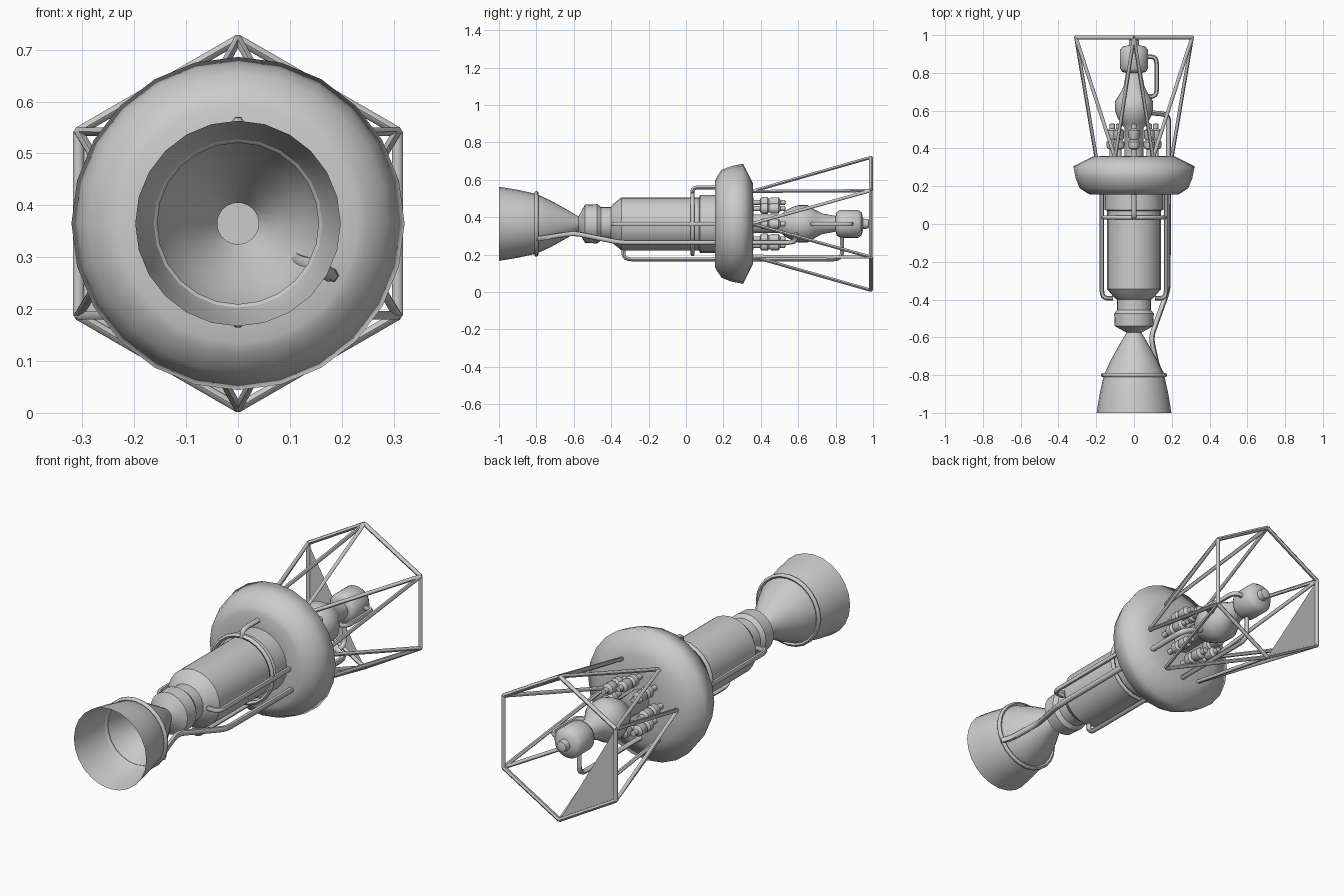
import bpy, bmesh, math
from mathutils import Vector

if "Cube" in bpy.data.objects:
    bpy.data.objects.remove(bpy.data.objects["Cube"])

CZ = 0.365  # height of the engine axis
gray = bpy.data.materials.new("light_gray")
gray.diffuse_color = (0.6, 0.6, 0.6, 1)
gray.use_nodes = True
gray.node_tree.nodes["Principled BSDF"].inputs["Base Color"].default_value = gray.diffuse_color


def finish(name, me, angle=40):
    me.materials.clear()
    me.materials.append(gray)
    me.shade_smooth()
    me.set_sharp_from_angle(angle=math.radians(angle))
    ob = bpy.data.objects.new(name, me)
    bpy.context.collection.objects.link(ob)
    return ob


def lathe(name, profile, x=0, z=CZ, sides=24, angle=40):
    """Revolve (y, radius) points about an axis along y."""
    bm = bmesh.new()
    rings = []
    for y, r in profile:
        if r == 0:
            rings.append([bm.verts.new((x, y, z))] * sides)
        else:
            rings.append([bm.verts.new((x + r * math.cos(2 * math.pi * i / sides), y,
                                        z + r * math.sin(2 * math.pi * i / sides)))
                          for i in range(sides)])
    for a, b in zip(rings, rings[1:]):
        for i in range(sides):
            j = (i + 1) % sides
            bm.faces.new(list(dict.fromkeys((a[i], b[i], b[j], a[j]))))
    bm.normal_update()
    me = bpy.data.meshes.new(name)
    bm.to_mesh(me)
    bm.free()
    return finish(name, me, angle)


def tube(name, pts, r, bend=0.0, closed=False):
    """Round tube along points, with rounded corners of size bend."""
    pts = [Vector(p) for p in pts]
    path = pts
    if bend:
        path = [pts[0]]
        for a, p, b in zip(pts, pts[1:], pts[2:]):
            s = p + (a - p).normalized() * min(bend, (a - p).length * 0.45)
            e = p + (b - p).normalized() * min(bend, (b - p).length * 0.45)
            path += [s * (1 - t) ** 2 + p * 2 * t * (1 - t) + e * t * t
                     for t in (0, 0.25, 0.5, 0.75, 1)]
        path.append(pts[-1])
    cu = bpy.data.curves.new(name, 'CURVE')
    cu.dimensions = '3D'
    cu.bevel_depth = r
    cu.bevel_resolution = 1
    cu.use_fill_caps = True
    sp = cu.splines.new('POLY')
    sp.points.add(len(path) - 1)
    for q, p in zip(sp.points, path):
        q.co = (*p, 1)
    sp.use_cyclic_u = closed
    tmp = bpy.data.objects.new(name + "_tmp", cu)
    bpy.context.collection.objects.link(tmp)
    bpy.context.view_layer.update()
    me = bpy.data.meshes.new_from_object(
        tmp.evaluated_get(bpy.context.evaluated_depsgraph_get()))
    bpy.data.objects.remove(tmp)
    me.name = name
    return finish(name, me, 60)


def polar(r, deg, y):
    a = math.radians(deg)
    return Vector((r * math.cos(a), y, CZ + r * math.sin(a)))


# Open bell nozzle
lathe("nozzle", [(-1, .198), (-.9, .182), (-.8, .16), (-.72, .123), (-.64, .078), (-.575, .04)])
# Injector bulb, chamber and collar
lathe("chamber", [(-.575, .04), (-.54, .102), (-.475, .105), (-.455, .09), (-.4, .09),
                  (-.39, .105), (-.345, .142), (.07, .142), (.075, .155), (.17, .155)], angle=30)
# Wide shield ring with closed back
lathe("shield", [(.16, .14), (.155, .23), (.165, .25), (.19, .288), (.24, .308),
                 (.305, .321), (.358, .215), (.36, .12), (.36, 0)], angle=75)
# Pump unit behind the shield
lathe("pump", [(.35, .05), (.51, .05), (.53, .07), (.57, .09), (.6, .1), (.65, .1), (.69, .075),
               (.73, .055), (.8, .042), (.805, .062), (.825, .075), (.92, .075), (.94, .06),
               (.947, .028), (.975, .025), (.985, 0)], angle=50)
# Ring of small bottles around the pump
for i in range(8):
    p = polar(.115, 45 * i, 0)
    lathe(f"bottle_{i}", [(.355, .014), (.395, .014), (.4, .026), (.41, .03), (.435, .03),
                          (.445, .02), (.455, .028), (.495, .028), (.505, .014), (.53, .014),
                          (.532, 0)], p.x, p.z, sides=10)

# Pipe rings
for name, r, y in (("nozzle_ring", .165, -.8), ("chamber_ring", .163, .035)):
    tube(name, [polar(r, 15 * i, y) for i in range(24)], .011, closed=True)
# Side pipes along the chamber
for side, s in (("left", -1), ("right", 1)):
    tube("side_pipe_" + side, [(s * .11, -.392, CZ), (s * .17, -.392, CZ), (s * .17, .18, CZ)],
         .012, .04)
# Top link pipe, lower return pipe, nozzle feed pipe, pump loop
tube("top_pipe", [(0, .035, .52), (0, .035, .56), (0, .18, .56)], .012, .04)
tube("lower_pipe", [(0, -.335, .25), (0, -.335, .175), (0, .835, .175), (0, .835, .31)], .012, .045)
tube("feed_pipe", [(.15, -.8, .285), (.125, -.76, .29), (.09, -.6, .315), (.18, -.35, .265),
                   (.183, .58, .265), (.075, .59, .31)], .014, .04)
tube("pump_loop", [(.06, .885, CZ), (.12, .885, CZ), (.12, .675, CZ), (.06, .675, CZ)], .012, .04)

# Hexagonal thrust frame with struts
corners = [polar(.355, 30 + 60 * i, .988) for i in range(6)]
for i, c in enumerate(corners):
    tube(f"frame_bar_{i}", [c, corners[(i + 1) % 6]], .0105)
    for k in (0, 1):
        tube(f"strut_{i}_{k}", [c, polar(.2, 60 * (i + k), .35)], .0095)
# Thin corner plate on the frame
me = bpy.data.meshes.new("corner_plate")
me.from_pydata([corners[i] for i in (2, 3, 4)], [], [(0, 1, 2)])
finish("corner_plate", me)
